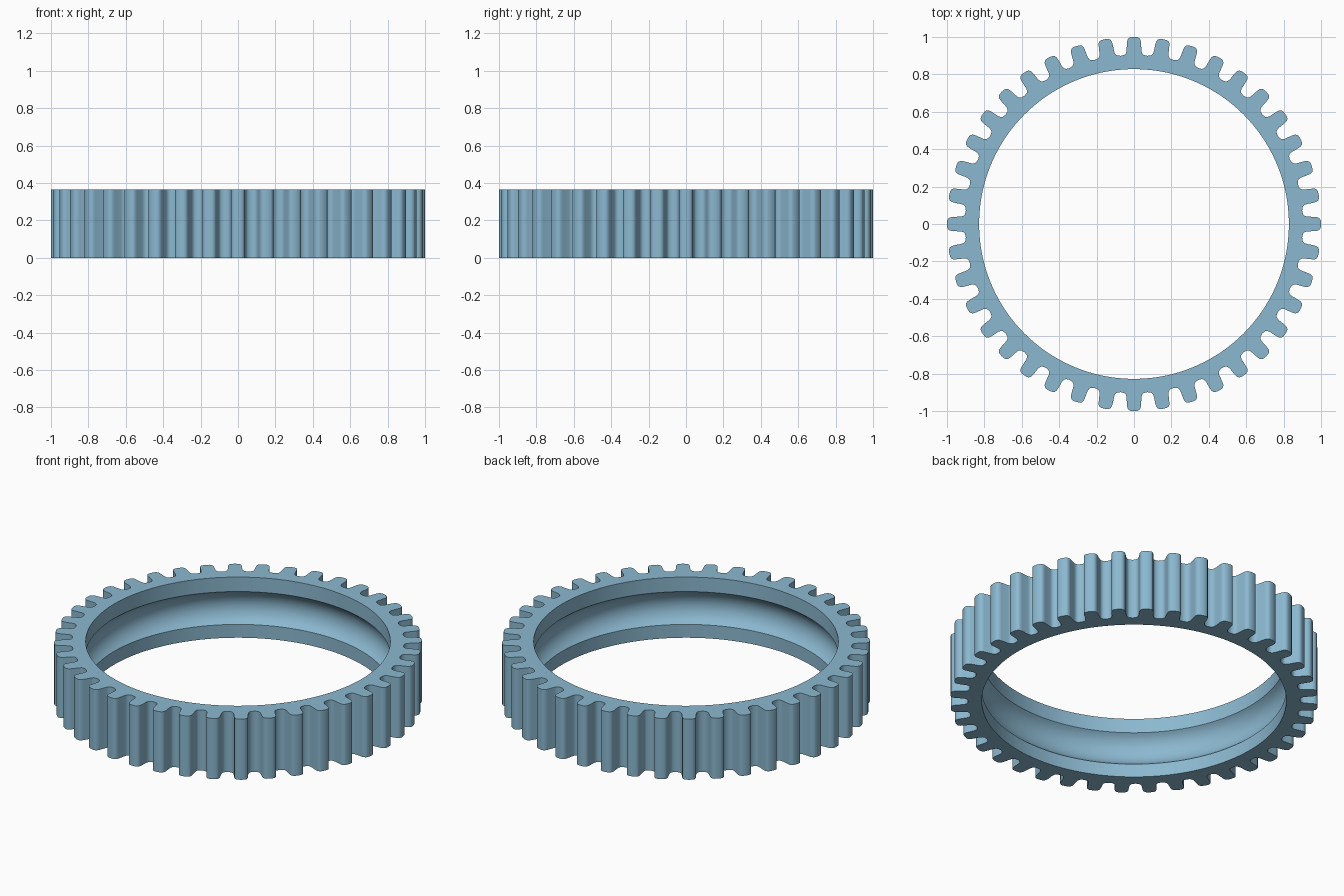
import bpy, bmesh, math

if "Cube" in bpy.data.objects:
    bpy.data.objects.remove(bpy.data.objects["Cube"])

TEETH = 40
HEIGHT = 0.364
BORE = 0.828
GROOVE_Z0, GROOVE_Z1 = 0.08, 0.277
GROOVE_TILT = math.radians(55)

# Half of one tooth: (sideways, outward), tip centre to middle of the gap
half_tooth = [(0, 1.0), (0.018, 0.9985), (0.028, 0.994), (0.035, 0.984),
              (0.0375, 0.970), (0.040, 0.925), (0.044, 0.912),
              (0.052, 0.904), (0.0708, 0.899)]
half = [(math.atan2(x, y), math.hypot(x, y)) for x, y in half_tooth]
tooth = [(-a, r) for a, r in reversed(half[1:-1])] + half

# Whole toothed outline as (angle, radius)
pitch = math.tau / TEETH
outline = [(i * pitch + a, r) for i in range(TEETH) for a, r in tooth]

# Bore profile from bottom to top, with a round groove in the middle
mid = (GROOVE_Z0 + GROOVE_Z1) / 2
arc_r = (GROOVE_Z1 - GROOVE_Z0) / 2 / math.sin(GROOVE_TILT)
bore = [(BORE, 0)]
STEPS = 14
for i in range(STEPS + 1):
    t = GROOVE_TILT * (2 * i / STEPS - 1)
    bore.append((BORE + arc_r * (math.cos(t) - math.cos(GROOVE_TILT)),
                 mid + arc_r * math.sin(t)))
bore.append((BORE, HEIGHT))

bm = bmesh.new()


def ring(z, radius=None):
    """One loop of vertices: a circle, or the toothed outline if no radius."""
    return [bm.verts.new((-(radius or r) * math.sin(a),
                          (radius or r) * math.cos(a), z))
            for a, r in outline]


# Loft the closed section: up the bore, across the top, down the teeth
rings = [ring(z, r) for r, z in bore] + [ring(HEIGHT), ring(0)]
n = len(outline)
for k, low in enumerate(rings):
    high = rings[(k + 1) % len(rings)]
    for i in range(n):
        j = (i + 1) % n
        bm.faces.new((low[i], low[j], high[j], high[i]))
bmesh.ops.recalc_face_normals(bm, faces=bm.faces)

mesh = bpy.data.meshes.new("ring_gear")
bm.to_mesh(mesh)
bm.free()
gear = bpy.data.objects.new("ring_gear", mesh)
bpy.context.collection.objects.link(gear)

# Single blue-grey colour
mat = bpy.data.materials.new("steel_blue")
mat.diffuse_color = (0.26, 0.48, 0.63, 1)
mat.use_nodes = True
mat.node_tree.nodes["Principled BSDF"].inputs["Base Color"].default_value = mat.diffuse_color
mesh.materials.append(mat)

# Smooth curves, sharp rims
bpy.context.view_layer.objects.active = gear
gear.select_set(True)
bpy.ops.object.shade_smooth_by_angle(angle=math.radians(40))
